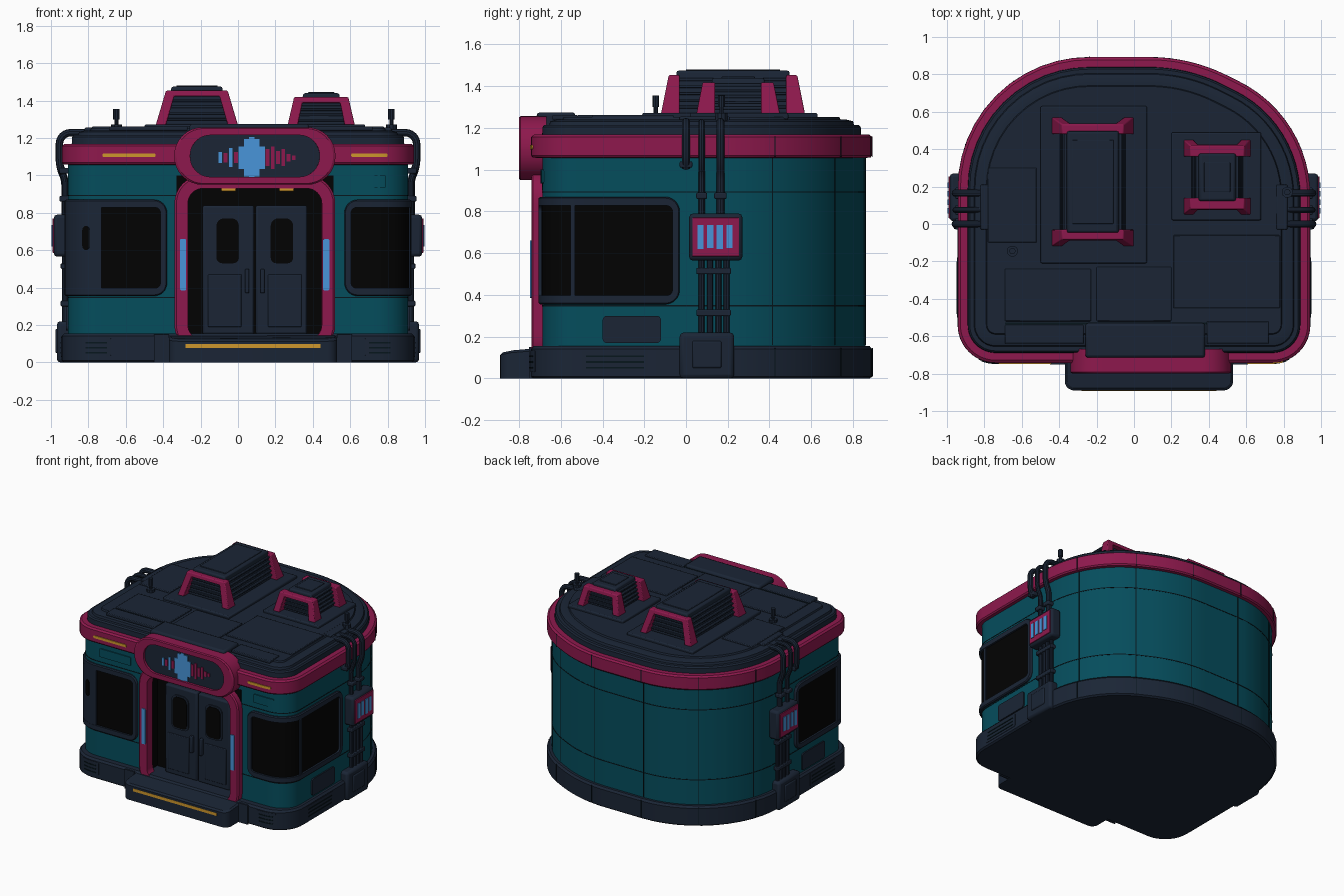
import bpy, bmesh, math
from mathutils import Vector as V

if "Cube" in bpy.data.objects:
    bpy.data.objects.remove(bpy.data.objects["Cube"])

COL = {"teal": (.0015, .074, .108), "crimson": (.27, .0095, .074), "navy": (.0105, .0185, .036), "black": (.0006, .0006, .0006),
       "blue": (.065, .30, .70), "amber": (.62, .31, .025), "seam": (.002, .008, .012)}
MAT = {}
for k, c in COL.items():
    MAT[k] = bpy.data.materials.new(k)
    MAT[k].diffuse_color = (*c, 1)

def build(name, verts, faces, mat, bevel=0):
    me = bpy.data.meshes.new(name)
    me.from_pydata([tuple(v) for v in verts], [], faces)
    bm = bmesh.new()
    bm.from_mesh(me)
    bmesh.ops.recalc_face_normals(bm, faces=bm.faces)
    bm.to_mesh(me)
    bm.free()
    me.materials.append(MAT[mat])
    me.shade_smooth()
    me.set_sharp_from_angle(angle=.55)
    ob = bpy.data.objects.new(name, me)
    bpy.context.collection.objects.link(ob)
    if bevel:
        m = ob.modifiers.new("bevel", "BEVEL")
        m.width, m.segments = bevel, 2
    return ob

def loft(name, rings, mat, caps=True, wrap=False, bevel=0):
    n, m = len(rings[0]), len(rings)
    faces = [(i * n + j, i * n + (j + 1) % n, (i + 1) % m * n + (j + 1) % n, (i + 1) % m * n + j)
             for i in range(m if wrap else m - 1) for j in range(n)]
    if caps and not wrap:
        faces += [tuple(range(n)), tuple(range((m - 1) * n, m * n))]
    return build(name, [v for r in rings for v in r], faces, mat, bevel)

def fillet(corners, k=10, closed=True):
    """Round each (x, y, tangent length) corner with a true arc."""
    out, n = [], len(corners)
    for i, (x, y, t) in enumerate(corners):
        c = V((x, y))
        if t == 0 or (not closed and i in (0, n - 1)):
            out.append(c)
            continue
        a, b = (V(corners[j % n][:2]) - c for j in (i - 1, i + 1))
        w = math.sin(a.angle(b) / 2)
        a, b = c + a.normalized() * t, c + b.normalized() * t
        for q in range(k + 1):
            u = q / k
            p, r, s = (1 - u) ** 2, 2 * u * (1 - u) * w, u * u
            out.append((a * p + c * r + b * s) / (p + r + s))
    return out

# Footprint, measured along its length from the middle of the doorway
OUT = fillet([(.09, -.74, 0), (.94, -.74, .2), (.94, .57, .42), (.3, .89, .22), (-.94, .89, .7), (-.94, -.74, .2)], 12)
N = len(OUT)
SEG = [(OUT[(i + 1) % N] - OUT[i]) for i in range(N)]
NRM = []
for i in range(N):
    t = SEG[i - 1].normalized() + SEG[i].normalized()
    NRM.append(V((t.y, -t.x)).normalized())
ACC = [0]
for e in SEG:
    ACC.append(ACC[-1] + e.length)
L = ACC[-1]

def at(s, z, d):
    s %= L
    i = max(j for j in range(N) if ACC[j] <= s)
    u = (s - ACC[i]) / SEG[i].length
    n = NRM[i].lerp(NRM[(i + 1) % N], u).normalized()
    p = OUT[i] + SEG[i] * u + n * d
    back = .022 * max(0, -n.y) if d < -.009 else 0  # the front wall sits deeper under the band
    return V((p.x, p.y + back, z))

def S(x, y=-.74):
    best = (9, 0)
    for i in range(N):
        u = max(0, min(1, (V((x, y)) - OUT[i]).dot(SEG[i]) / SEG[i].length_squared))
        best = min(best, ((OUT[i] + SEG[i] * u - V((x, y))).length, ACC[i] + u * SEG[i].length))
    return best[1]

def layers(name, prof, mat):
    return loft(name, [[V((p.x + q.x * d, p.y + q.y * d, z)) for p, q in zip(OUT, NRM)] for d, z in prof], mat)

def patch(name, s0, s1, z0, z1, d0, d1, mat, r=0):
    """Plate that follows the footprint, optionally with rounded ends."""
    n = max(1, math.ceil((s1 - s0) / .03))
    ss = {s0 + (s1 - s0) * i / n for i in range(n + 1)}
    if r:
        for q in range(7):
            e = r * (1 - math.cos(q * math.pi / 12))
            ss |= {s0 + e, s1 - e}
    rings = []
    for s in sorted(ss):
        e = max(0, min(s - s0, s1 - s, r))
        c = min(r - math.sqrt(max(0, r * r - (r - e) ** 2)), (z1 - z0) / 2 - .001) if r else 0
        rings.append([at(s, z0 + c, d0), at(s, z0 + c, d1), at(s, z1 - c, d1), at(s, z1 - c, d0)])
    return loft(name, rings, mat)

def frame(name, s0, s1, z0, z1, ws, wz, r, d0, d1, mat):
    """Rounded ring that follows the footprint."""
    def ring(a, b, c, e, t):
        p = fillet([(a, c, t), (b, c, t), (b, e, t), (a, e, t)], 8)
        o = []
        for i, q in enumerate(p):
            m = 24 if i % 9 == 8 else 1
            o += [q.lerp(p[(i + 1) % len(p)], j / m) for j in range(m)]
        return o
    A = ring(s0, s1, z0, z1, r)
    B = ring(s0 + ws, s1 - ws, z0 + wz, z1 - wz, max(r - wz, .015))
    return loft(name, [[at(p.x, p.y, d) for p in R] for R, d in ((A, d0), (A, d1 - .008), ([a.lerp(b, .15) for a, b in zip(A, B)], d1), (B, d1), (B, d0))], mat, wrap=True)

def frustum(name, b, t, z0, z1, mat, bevel=.008):
    return loft(name, [[V((x, y, z)) for x, y in ((r[0], r[2]), (r[1], r[2]), (r[1], r[3]), (r[0], r[3]))]
                       for r, z in ((b, z0), (t, z1))], mat, bevel=bevel)

def box(name, x0, x1, y0, y1, z0, z1, mat, bevel=.008):
    x0, x1 = sorted((x0, x1))
    return frustum(name, (x0, x1, y0, y1), (x0, x1, y0, y1), z0, z1, mat, bevel)

def tube(name, path, y, r, mat="navy"):
    """Round pipe along a path in the xz plane."""
    rings = []
    for i, p in enumerate(path):
        t = (path[min(i + 1, len(path) - 1)] - path[max(i - 1, 0)]).normalized()
        rings.append([V((p.x - t.y * r * math.cos(a), y + r * math.sin(a), p.y + t.x * r * math.cos(a)))
                      for a in [j * math.pi / 5 for j in range(10)]])
    return loft(name, rings, mat)

# Main shell
layers("base", [(-.01, 0), (.003, .01), (.003, .14), (-.01, .155)], "navy")
patch("wall", .4, L - .4, .14, 1.08, -.09, -.03, "teal")
patch("wall_over_door", -.4, .4, .96, 1.08, -.09, -.03, "teal")
layers("roof_band", [(-.07, 1.055), (-.006, 1.058), (.002, 1.068), (.002, 1.157), (-.012, 1.168)], "crimson")
layers("roof", [(-.05, 1.15), (-.053, 1.205), (-.062, 1.215), (-.085, 1.215), (-.09, 1.232), (-.12, 1.24), (-.15, 1.24), (-.155, 1.252)], "navy")

# Wall, band and base seams
R0, B0 = S(.94, .0), S(-.94, .0)
for z in (.345, .89):
    patch("wall_seam", R0, B0, z, z + .006, -.032, -.028, "seam")
    for a, b in ((.4, R0), (B0, L - .4)):
        patch("front_seam", a, b, z, z + .006, -.032, -.028, "seam")
for i in range(1, 7):
    s = R0 + (B0 - R0) * i / 7
    patch("wall_joint", s, s + .005, .16, 1.06, -.032, -.028, "seam")
    patch("band_joint", s, s + .005, 1.06, 1.16, 0, .004, "seam")
    patch("base_joint", s, s + .005, .01, .145, 0, .005, "seam")

# Corner windows: the right one wraps round, the left one has a solid corner
zw0, zw1 = .355, .87
wr0, wr1, wl0, wl1 = S(.57), S(.94, -.03), S(-.94, -.03), S(-.38)
for n, a, b in (("right", wr0, wr1), ("left", wl0, wl1)):
    patch(n + "_window_glass", a + .02, b - .02, zw0 + .02, zw1 - .02, -.04, -.026, "black")
    frame(n + "_window_frame", a, b, zw0, zw1, .035, .042, .07, -.05, -.012, "navy")
m = S(.94, -.545)
patch("right_window_mullion", m - .012, m + .012, zw0 + .02, zw1 - .02, -.04, -.016, "navy")
patch("left_corner_panel", S(-.94, -.54), S(-.73), zw0 + .02, zw1 - .02, -.04, -.014, "navy")
patch("left_corner_port", S(-.85), S(-.80), .6, .73, -.02, -.0095, "black", .025)

# Base louvres, corner bumpers and teal access panels
for a, b in ((S(.94, -.5), S(.94, -.18)), (S(.68), S(.84)), (S(-.94, -.18), S(-.94, -.5)), (S(-.84), S(-.68))):
    patch("louvre_panel", a, b, .03, .135, 0, .006, "navy", .01)
    for i in range(3):
        patch("base_louvre", a + .02, b - .02, .048 + .027 * i, .056 + .027 * i, .002, .009, "seam")
for a, b in ((S(.94, -.4), S(.94, -.12)), (S(-.94, -.12), S(-.94, -.4))):
    patch("side_hatch", a, b, .17, .3, -.04, -.02, "navy", .02)
for x0, x1 in ((-.71, -.44), (.62, .80)):
    patch("wall_panel", S(x0), S(x1), .935, 1.0, -.04, -.022, "teal", .008)
    patch("band_light", S(x0 - .015), S(x1), 1.098, 1.118, 0, .008, "amber", .009)
for x0, x1 in ((.53, .61), (-.45, -.37)):
    patch("door_footing", S(x0), S(x1), 0, .15, 0, .012, "navy")

# Doorway recess
box("recess_back", -.33, .51, -.58, -.56, .1, 1.0, "black", 0)
for x in (-.33, .47):
    box("recess_side", x, x + .04, -.69, -.57, .1, 1.0, "black", 0)
box("recess_ceiling", -.33, .51, -.69, -.57, .94, 1.0, "black", 0)
frame("door_arch", -.43, .43, .05, 1.0, .072, .07, .15, -.05, 0, "crimson")
for x in (-.31, .455):
    patch("arch_light", S(x), S(x + .033), .385, .66, -.002, .007, "blue", .008)
for x in (-.05, .26):
    box("door_lamp", x - .04, x + .04, -.735, -.68, .915, .932, "amber", .004)

# Double doors
for sx in (-1, 1):
    X = lambda a: .09 + sx * a
    box("door_leaf", X(.004), X(.28), -.63, -.575, .15, .84, "navy", .012)
    p = fillet([(X(.085), .53, .03), (X(.205), .53, .03), (X(.205), .77, .04), (X(.085), .77, .04)], 6)
    c = V((X(.145), .65))
    loft("door_window_rim", [[V((c.x + (q.x - c.x) * 1.2, y, c.y + (q.y - c.y) * 1.1)) for q in p] for y in (-.62, -.638)], "navy")
    loft("door_window", [[V((q.x, y, q.y)) for q in p] for y in (-.63, -.642)], "black")
    box("door_lower_panel", X(.07), X(.25), -.637, -.62, .19, .47, "navy", .005)
    box("door_handle", X(.03), X(.052), -.655, -.62, .37, .5, "navy", .006)

# Step with rounded plan corners
sp = fillet([(-.37, -.89, .05), (.53, -.89, .05), (.53, -.6, 0), (-.37, -.6, 0)], 5)
top = lambda y: .125 + .03 * min(1, (y + .89) / .15)
loft("step", [[V((p.x, p.y, 0)) for p in sp], [V((p.x, p.y, top(p.y) - .012)) for p in sp],
              [V((.08 + (p.x - .08) * .975, p.y + (.012 if p.y < -.7 else 0), top(p.y))) for p in sp]], "navy")
box("step_light", -.28, .44, -.892, -.88, .076, .098, "amber", 0)

# Sign with a waveform
frame("sign_rim", -.43, .43, .95, 1.257, .085, .042, .15, -.05, .06, "crimson")
patch("sign_panel", -.36, .36, .98, 1.225, -.05, .042, "navy", .12)
H = [.03, .025, .05, .03, .06, .10, .11, .1, .06, .045, .06, .035, .045, .02, .012]
for i, h in enumerate(H):
    x = -.185 + .028 * i
    w = .014 if 4 <= i <= 8 else .010
    patch("wave_bar", x - w, x + w, 1.095 - h, 1.095 + h, .04, .048, "blue" if i in (0, 2, 4, 5, 6, 7, 8) else "crimson")
box("sign_housing", -.26, .38, -.715, -.53, 1.16, 1.275, "navy", .015)

# Roof plates and seams
for x0, x1, y0, y1 in ((-.69, -.27, -.64, -.54), (.39, .72, -.64, -.52), (-.2, .2, -.52, -.23), (.21, .78, -.45, -.06),
                       (-.78, -.52, -.1, .3), (-.69, -.23, -.52, -.24)):
    box("roof_plate", x0, x1, y0, y1, 1.24, 1.262, "navy", .005)
box("front_gutter", -.69, .7, -.537, -.527, 1.245, 1.2545, "seam", 0)

# Roof vents with portal frames
def vent(n, x0, x1, y0, y1, zt, plate, k):
    zb = 1.268
    box(n + "_plate", *plate, 1.24, zb + .004, "navy", .008)
    a, b, c, d = x0 + .05, x1 - .05, y0 + .06, y1 - .06
    frustum(n + "_body", (a, b, c, d), (a + .035, b - .035, c + .015, d - .015), zb, zt, "navy", .01)
    box(n + "_lid", a + .06, b - .06, c + .06, d - .06, zt - .01, zt + .006, "navy", .004)
    for i in range(5):
        f = .12 + .16 * i
        e, z = .035 * f - .012, zb + (zt - zb) * f
        box(n + "_louvre", a + e, b - e, c + .015 * f - .012, d - .015 * f + .012, z, z + .014, "navy", .004)
    zp, w, h = zt - .022, .055, .03
    prof = [(x0, zb), (x0 + k, zp), (x1 - k, zp), (x1, zb), (x1 - w, zb), (x1 - k - w * .8, zp - h), (x0 + k + w * .8, zp - h), (x0 + w, zb)]
    for yo, sg in ((y0, 1), (y1, -1)):
        loft(n + "_portal", [[V((x, yo + sg * (z - zb) * .2, z)) for x, z in prof],
                             [V((x, yo + sg * .09, z)) for x, z in prof]], "crimson", bevel=.006)

vent("large_vent", -.44, 0, -.12, .57, 1.475, (-.5, .07, -.21, .63), .055)
vent("small_vent", .265, .625, .05, .45, 1.44, (.2, .68, .02, .49), .035)

# Antennas
for x, y in ((-.65, -.145), (.82, .17)):
    tube("antenna_base", [V((x, 1.23)), V((x, 1.272))], y, .03)
    tube("antenna_rod", [V((x, 1.26)), V((x, 1.31))], y, .011)
    tube("antenna_tip", [V((x, 1.3)), V((x, 1.355))], y, .017)

# Side pipes and junction boxes, both sides
for sx in (-1, 1):
    for y, zb, r in ((.0, 1.02, .02), (.075, .75, .016), (.165, .75, .02)):
        path = fillet([(sx * .79, 1.228, 0), (sx * .955, 1.228, .06), (sx * .955, 1.04, .05), (sx * .925, .98, .03), (sx * .925, zb, 0)], 6, False)
        if zb > 1:
            path = [p for p in path if p.y > 1.03] + [V((sx * .93, 1.01))]
        tube("roof_pipe", path, y, r)
        box("pipe_collar", sx * .9, sx * .955, y - r - .01, y + r + .01, .86 if zb < 1 else 1.01, .89 if zb < 1 else 1.04, "navy", .006)
    for y in (.075, .115, .155, .195):
        tube("lower_pipe", [V((sx * .925, .18)), V((sx * .925, .6))], y, .015)
    for z in (.5, .3):
        box("pipe_clamp", sx * .9, sx * .948, .05, .215, z, z + .03, "navy", .005)
    box("junction_box", sx * .9, sx * .985, .015, .27, .565, .79, "navy", .018)
    box("junction_plate", sx * .98, sx * .991, .03, .255, .585, .77, "crimson", .003)
    for i in range(4):
        y = .055 + .046 * i
        box("junction_light", sx * .985, sx * .996, y, y + .03, .62 + .006 * (i % 2), .735, "blue", 0)
    box("pipe_foot", sx * .88, sx * .968, -.03, .23, 0, .22, "navy", .018)
    box("pipe_foot_cover", sx * .96, sx * .976, .03, .17, .05, .18, "navy", .008)
    box("roof_pipe_bracket", sx * .76, sx * .82, -.03, .21, 1.23, 1.255, "navy", .006)

for m in bpy.data.materials:
    if m.users and not m.is_grease_pencil:
        m.use_nodes = True
        m.node_tree.nodes["Principled BSDF"].inputs["Base Color"].default_value = m.diffuse_color
